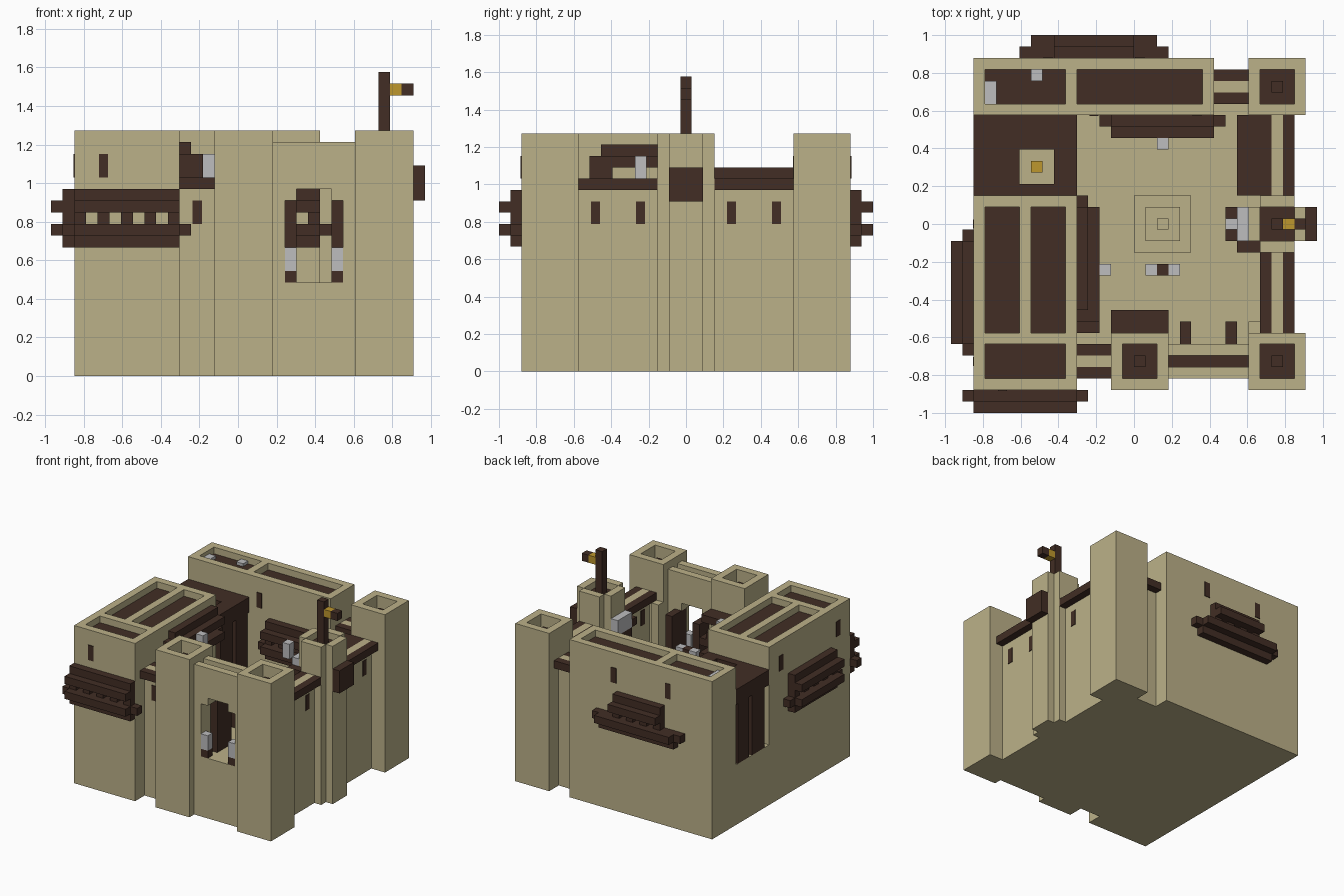
import bpy, bmesh

if "Cube" in bpy.data.objects:
    bpy.data.objects.remove(bpy.data.objects["Cube"])

V = 2 / 33  # one building block


def material(name, rgb):
    m = bpy.data.materials.new(name)
    m.diffuse_color = (*rgb, 1)
    m.use_nodes = True
    m.node_tree.nodes["Principled BSDF"].inputs["Base Color"].default_value = m.diffuse_color
    return m


SAND = material("sandstone", (0.50, 0.44, 0.25))
WOOD = material("dark wood", (0.054, 0.027, 0.018))
IRON = material("light iron", (0.51, 0.51, 0.52))
GOLD = material("gold", (0.51, 0.31, 0.026))


def part(name, mat, *boxes):
    """Boxes (x0, x1, y0, y1, z0, z1) in blocks; y counts from the front edge."""
    bm = bmesh.new()
    for x0, x1, y0, y1, z0, z1 in boxes:
        r = bmesh.ops.create_cube(bm, size=1)
        for v in r["verts"]:
            v.co = ((x1 if v.co.x > 0 else x0) * V,
                    ((y1 if v.co.y > 0 else y0) - 16.5) * V,
                    (z1 if v.co.z > 0 else z0) * V)
    me = bpy.data.meshes.new(name)
    bm.to_mesh(me)
    bm.free()
    me.materials.append(mat)
    ob = bpy.data.objects.new(name, me)
    bpy.context.collection.objects.link(ob)


def frame(x0, x1, y0, y1, z0, z1):
    """Four one-block-thick bars around a rectangle."""
    return [(x0, x1, y0, y0 + 1, z0, z1), (x0, x1, y1 - 1, y1, z0, z1),
            (x0, x0 + 1, y0 + 1, y1 - 1, z0, z1), (x1 - 1, x1, y0 + 1, y1 - 1, z0, z1)]


def deck(x0, x1, y0, y1, z):
    return (x0, x1, y0, y1, z, z + 0.12)


# Solid base under the courtyard
part("courtyard_base", SAND, (-14, 10, 4, 28, 0, 8), (10, 13, 5, 29, 0, 8),
     (-14, -5, 19, 26, 0, 8))
part("courtyard_steps", SAND, (0, 5, 14, 19, 8, 8.3), (1, 4, 15, 18, 8.3, 8.6),
     (2, 3, 16, 17, 8.6, 9))

# Left and back buildings with sunken roofs
part("left_building", SAND, (-14, -5, 2, 19, 0, 20), *frame(-14, -5, 2, 19, 20, 21),
     (-13, -6, 6, 7, 20, 21), (-10, -9, 7, 18, 20, 21))
part("left_roof_decks", WOOD, deck(-13, -6, 3, 6, 20), deck(-13, -10, 7, 18, 20),
     deck(-9, -6, 7, 18, 20))
part("back_building", SAND, (-14, 7, 26, 31, 0, 20), *frame(-14, 7, 26, 31, 20, 21),
     (-6, -5, 27, 30, 20, 21))
part("back_roof_decks", WOOD, deck(-13, -6, 27, 30, 20), deck(-5, 6, 27, 30, 20))
part("roof_crates", IRON, (-13, -12, 27, 29, 20, 20.5), (-9, -8, 29, 30, 20, 20.5))

# Corner and gate towers
for name, x, y in (("gate_tower", -2, 2), ("front_right_tower", 10, 2),
                   ("back_right_tower", 10, 26)):
    part(name, SAND, (x, x + 5, y, y + 5, 0, 19), *frame(x, x + 5, y, y + 5, 19, 21))
    part(name + "_deck", WOOD, deck(x + 1, x + 4, y + 1, y + 4, 19),
         (x + 2, x + 3, y + 2, y + 3, 19, 20))

# Flag tower with notched corners
part("flag_tower", SAND, (10, 15, 15, 18, 0, 20), (11, 14, 14, 15, 0, 21),
     (11, 14, 18, 19, 0, 21), (10, 11, 15, 18, 20, 21), (14, 15, 15, 18, 20, 21))
part("flag_tower_deck", WOOD, deck(11, 14, 15, 18, 20))
part("flag_pole", WOOD, (12, 13, 16, 17, 20, 26))
part("flag_gold", GOLD, (13, 14, 16, 17, 24, 25))
part("flag_tip", WOOD, (14, 15, 16, 17, 24, 25))
part("tower_shield", WOOD, (15, 16, 15, 18, 15, 18))
part("flag_tower_ledge", WOOD, (8, 10, 15, 18, 11, 12), (9, 10, 15, 18, 12, 16))
part("flag_tower_iron", IRON, (9, 10, 15, 18, 16, 18), (8, 9, 16, 17, 12, 14))

# Thin curtain walls with beams along both sides
part("right_wall", SAND, (12, 13, 7, 14, 0, 17), (12, 13, 19, 26, 0, 17))
part("back_wall", SAND, (7, 10, 28, 29, 0, 17))
part("front_wall", SAND, (-5, -2, 4, 5, 0, 17))
part("right_wall_beams", WOOD, *[(x, x + 1, y, y + 7, 16, 17)
                                 for x in (11, 13) for y in (7, 19)])
part("back_wall_beams", WOOD, *[(7, 10, y, y + 1, 16, 17) for y in (27, 29)])
part("front_wall_beams", WOOD, *[(-5, -2, y, y + 1, 16, 17) for y in (3, 5)])
part("wall_walkways", WOOD, (9, 11, 19, 26, 16, 17), (9, 11, 14, 15, 16, 17),
     (-2, 3, 7, 9, 16, 17))
part("wall_stub", SAND, (10, 11, 7, 8, 8, 16))

# Front gate: stepped arch, roof groove, open doors and hinges
part("gate_wall", SAND, (3, 10, 3, 6, 0, 8), (3, 4, 3, 6, 8, 16), (9, 10, 3, 6, 8, 16),
     (4, 5, 3, 6, 15, 16), (8, 9, 3, 6, 15, 16), (3, 10, 3, 6, 16, 19),
     (3, 10, 3, 4, 19, 20), (3, 10, 5, 6, 19, 20))
part("gate_wall_deck", WOOD, deck(3, 10, 4, 5, 19))
part("gate_doors", WOOD, *[(x, x + 1, 5, 8, 8, 15) for x in (4, 8)])
part("gate_feet", WOOD, *[(x, x + 1, 3, 4, 8, 9) for x in (4, 8)])
part("gate_posts", IRON, *[(x, x + 1, 3, 4, 9, 11) for x in (4, 8)])

# Side passage with wooden roof, hatch, doors and treasure
part("passage_roof", WOOD, (-14, -5, 19, 20, 16, 18), (-14, -5, 23, 26, 16, 18),
     (-14, -10, 20, 23, 16, 18), (-7, -5, 20, 23, 16, 18))
part("passage_doors", WOOD, *[(x, x + 1, y0, y1, 8, 16) for x in (-14, -6)
                              for y0, y1 in ((20, 22.6), (23.2, 25.6))])
part("treasure", GOLD, (-9, -8, 21, 22, 8, 9))


def balcony(name, place, u0, u1, t0, t1):
    """Slotted shelf; place() turns (along, outward, height) into a box."""
    boxes = [(u0, u1, 0, 1, 11, 12), (u0 - 1, u1 + 1, 0, 1, 12, 13), (u0, u1, 1, 2, 12, 13),
             (t0, t1, 0, 2, 14, 15), (t0, t1, 0, 1, 15, 16)]
    boxes += [(u, u + 1, 0, 1, 13, 14) for u in range(t0, t1, 2)]
    part(name, WOOD, *[place(*b) for b in boxes])


balcony("front_balcony", lambda a, b, c, d, e, f: (a, b, 2 - d, 2 - c, e, f), -14, -5, -14, -5)
balcony("back_balcony", lambda a, b, c, d, e, f: (a, b, 31 + c, 31 + d, e, f), -9, 2, -7, 0)
balcony("left_balcony", lambda a, b, c, d, e, f: (-14 - d, -14 - c, a, b, e, f), 6, 15, 6, 15)
balcony("yard_balcony", lambda a, b, c, d, e, f: (a, b, 26 - d, 26 - c, e, f), -2, 7, -2, 7)
part("yard_balcony_iron", IRON, (2, 3, 23, 24, 13, 15))

# Gallery on the courtyard side of the left building
part("gallery", WOOD, (-5, -3, 7, 18, 16, 17), (-5, -4, 18, 19, 16, 17),
     (-5, -3, 8, 10, 17, 19), (-5, -3, 10, 18, 18, 19), (-5, -4, 9, 18, 19, 20))
part("gallery_iron", IRON, (-3, -2, 12, 13, 17, 19))

# Raised stand in the courtyard
part("stand", WOOD, (2, 3, 12, 13, 8, 14))
part("stand_iron", IRON, (1, 2, 12, 13, 12, 14), (3, 4, 12, 13, 12, 14))

# Arrow slits as thin plates
T = 0.08
part("right_slits", WOOD, *[(x - T, x + T, y + 0.1, y + 0.9, 13, 15)
                            for x in (12, 13) for y in (8, 12, 20, 24)])
part("back_slits", WOOD, *[(x + 0.1, x + 0.9, 31 - T, 31 + T, 17, 19) for x in (-8, 0)])
part("yard_slits", WOOD, *[(x + 0.1, x + 0.9, 26 - T, 26 + T, 17, 19) for x in (-4, 5)])
part("left_slits", WOOD, *[(-14 - T, -14 + T, y + 0.1, y + 0.9, 17, 19) for y in (4, 16)])
part("front_slits", WOOD, (-11.9, -11.1, 2 - T, 2 + T, 17, 19),
     (-3.9, -3.1, 4 - T, 4 + T, 13, 15))
